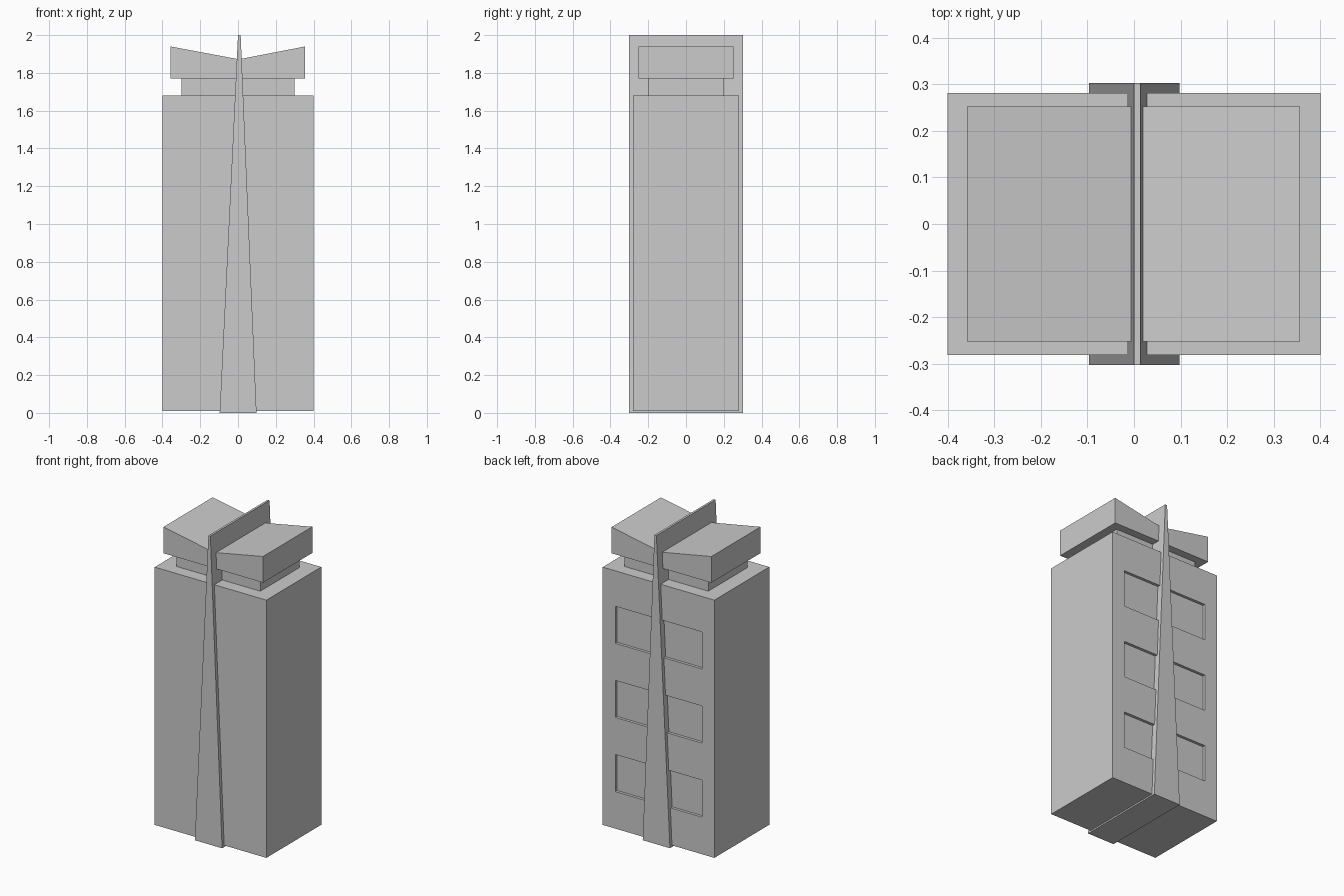
import bpy

if "Cube" in bpy.data.objects:
    bpy.data.objects.remove(bpy.data.objects["Cube"])

grey = bpy.data.materials.new("plain_grey")
grey.diffuse_color = (0.6, 0.6, 0.6, 1)
grey.use_nodes = True
grey.node_tree.nodes["Principled BSDF"].inputs["Base Color"].default_value = grey.diffuse_color


def prism(name, profile, depth):
    """Extrude a front (x, z) profile evenly along y."""
    n = len(profile)
    verts = [(x, y, z) for y in (-depth, depth) for x, z in profile]
    faces = [tuple(range(n)), tuple(range(2 * n - 1, n - 1, -1))]
    faces += [(i, i + n, (i + 1) % n + n, (i + 1) % n) for i in range(n)]
    mesh = bpy.data.meshes.new(name)
    mesh.from_pydata(verts, [], faces)
    mesh.materials.append(grey)
    obj = bpy.data.objects.new(name, mesh)
    bpy.context.collection.objects.link(obj)
    return obj


def box(name, half_x, half_y, z0, z1):
    return prism(name, [(-half_x, z0), (half_x, z0), (half_x, z1), (-half_x, z1)], half_y)


# Main tower block
tower = box("tower_body", 0.40, 0.281, 0.01, 1.68)

# Three shallow window recesses across the back wall
for i in range(3):
    z = 0.25 + 0.48 * i
    cutter = box(f"window_cutter_{i + 1}", 0.31, 0.05, z, z + 0.24)
    cutter.location.y = 0.281 + 0.05 - 0.018
    cutter.hide_render = True
    cutter.hide_set(True)
    cut = tower.modifiers.new(f"window_{i + 1}", 'BOOLEAN')
    cut.operation = 'DIFFERENCE'
    cut.solver = 'EXACT'
    cut.object = cutter

# Set-back neck between the tower and the roof
box("roof_neck", 0.30, 0.20, 1.67, 1.775)

# Butterfly roof with its valley on the centre line
prism("butterfly_roof", [(-0.358, 1.77), (0.356, 1.77), (0.356, 1.94),
                         (0.005, 1.872), (-0.358, 1.94)], 0.252)

# Tapered fin slicing through the whole building
prism("tapered_fin", [(-0.097, 0), (0.098, 0), (0.014, 2.0), (0.0, 2.0)], 0.303)
